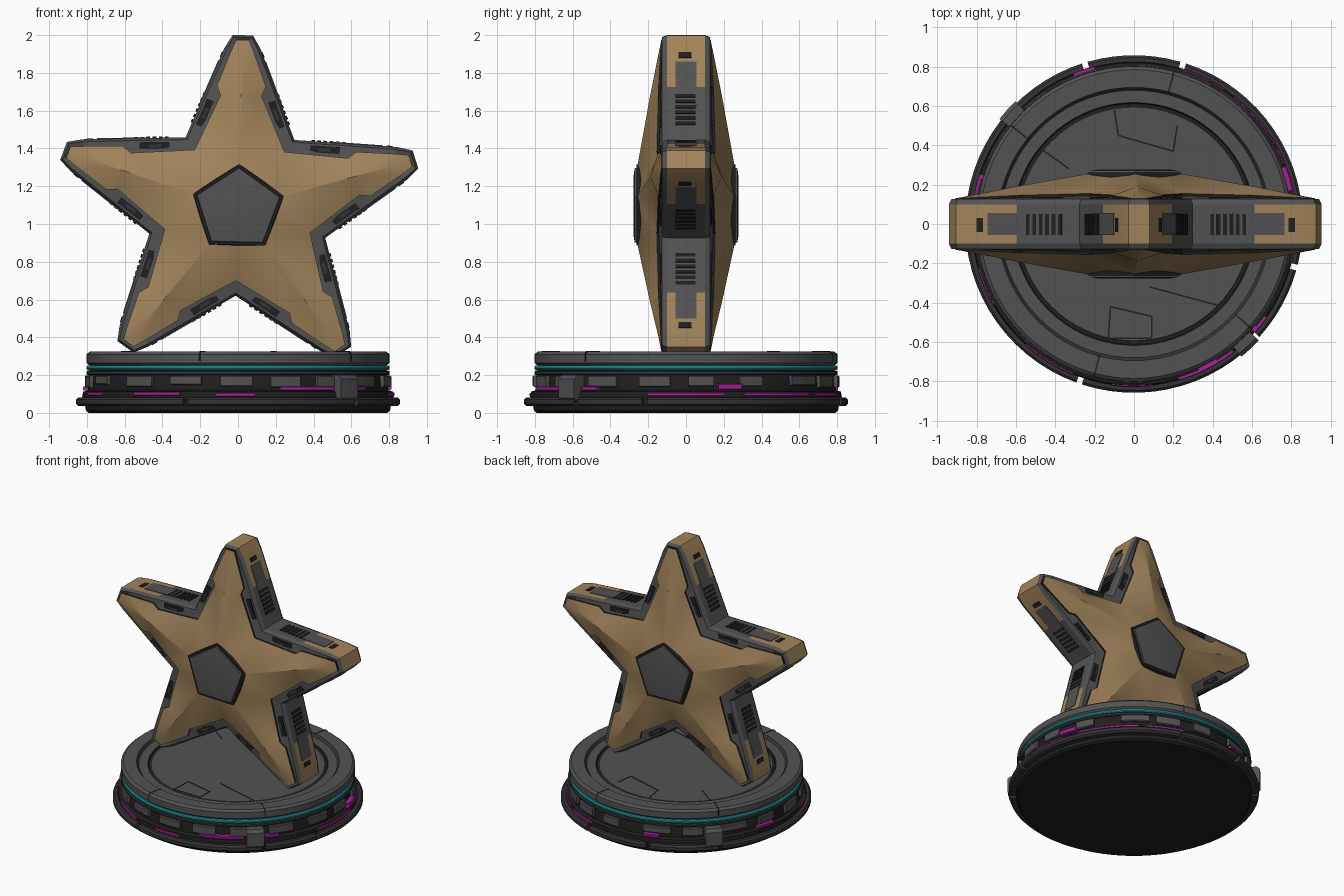
import bpy
import bmesh
import random
from math import sin, cos, radians, ceil
from mathutils import Vector

cube = bpy.data.objects.get("Cube")
if cube:
    bpy.data.objects.remove(cube, do_unlink=True)


def material(name, *rgb):
    mat = bpy.data.materials.new(name)
    mat.use_nodes = True
    mat.diffuse_color = (*rgb, 1)
    mat.node_tree.nodes["Principled BSDF"].inputs["Base Color"].default_value = (*rgb, 1)
    return mat


GOLD = material("tan gold", 0.36, 0.23, 0.105)
GREY = material("steel grey", 0.085, 0.085, 0.085)
SHADE = material("deep grey", 0.035, 0.035, 0.035)
DARK = material("near black", 0.014, 0.014, 0.014)
TEAL = material("teal", 0.015, 0.38, 0.43)
PINK = material("magenta", 0.38, 0.015, 0.30)


def make(name, faces, angle=30):
    """Build an object from (corner list, material) pairs."""
    bm = bmesh.new()
    mats = []
    for corners, mat in faces:
        unique = []
        for c in map(Vector, corners):
            if all((c - u).length > 1e-5 for u in unique):
                unique.append(c)
        if len(unique) < 3:
            continue
        if mat not in mats:
            mats.append(mat)
        face = bm.faces.new([bm.verts.new(c) for c in unique])
        face.material_index = mats.index(mat)
    bmesh.ops.remove_doubles(bm, verts=bm.verts, dist=1e-4)
    bmesh.ops.recalc_face_normals(bm, faces=bm.faces)
    mesh = bpy.data.meshes.new(name)
    bm.to_mesh(mesh)
    bm.free()
    for mat in mats:
        mesh.materials.append(mat)
    mesh.shade_smooth()
    mesh.set_sharp_from_angle(angle=radians(angle))
    obj = bpy.data.objects.new(name, mesh)
    bpy.context.collection.objects.link(obj)
    return obj


def box(c, mat):
    """Six faces from eight corners: lower loop, then upper loop."""
    quads = [c[:4], c[4:]]
    quads += [[c[k], c[(k + 1) % 4], c[(k + 1) % 4 + 4], c[k + 4]] for k in range(4)]
    return [(q, mat) for q in quads]


# ---------- star body ----------
TURN = -1.5


def place(arm, along, side, y):
    """Arm space (distance from centre, sideways) to world."""
    a = radians(90 + TURN + 72 * arm)
    x = along * cos(a) - side * sin(a)
    z = along * sin(a) + side * cos(a)
    return (x * 1.065, y, z + 1.08)


def notch(r):
    return (r * cos(radians(36)), r * sin(radians(36)))


# Half-arm borders: tip, shoulder, two step points, notch
outline = [(0.92, 0.05), (0.85, 0.09), (0.65, 0.165), (0.59, 0.188), notch(0.46)]
rim = [(0.908, 0.045), (0.843, 0.078), (0.65, 0.152), (0.59, 0.175), notch(0.445)]
panel = [(0.895, 0.032), (0.83, 0.058), (0.65, 0.122), (0.6, 0.102), notch(0.38)]
panel_y = [0.13, 0.135, 0.145, 0.147, 0.155]

star = []
for arm in range(5):
    for s in (1, -1):
        def at(p, y):
            return place(arm, p[0], p[1] * s, y)

        # Side walls: gold near the tip, grey towards the notch
        for k in range(4):
            p, q = outline[k], outline[k + 1]
            star.append(([at(p, -0.1), at(p, 0.1), at(q, 0.1), at(q, -0.1)],
                         GOLD if k < 2 else GREY))
        for f in (1, -1):
            rows = [[at(p, 0.1 * f) for p in outline],
                    [at(p, 0.127 * f) for p in rim],
                    [at(p, (y - 0.012) * f) for p, y in zip(panel, panel_y)],
                    [at(p, y * f) for p, y in zip(panel, panel_y)]]
            # Grey chamfer and band, dark step under the gold shell
            for row, mat in enumerate((GREY, GREY, DARK)):
                a, b = rows[row], rows[row + 1]
                for k in range(4):
                    star.append(([a[k], a[k + 1], b[k + 1], b[k]], mat))
                if s == 1:
                    ends = [(x[0], place(arm, c[0][0], -c[0][1], x[0][1]))
                            for x, c in ((a, (outline, rim, panel)[row]),
                                         (b, (rim, panel, panel)[row]))]
                    star.append(([*ends[0], *ends[1][::-1]], mat))
            # Gold shell with a ridge along the arm and valleys between arms
            tip, shoulder, step_a, step_b, inner = rows[3]
            crest = at((0.8, 0), 0.15 * f)
            ridge = at((0.6, 0), 0.19 * f)
            peak = at((0.2, 0), 0.262 * f)
            valley = at(notch(0.165), 0.25 * f)
            for loop in ([tip, shoulder, crest], [shoulder, step_a, ridge, crest],
                         [step_a, step_b, ridge], [step_b, inner, peak, ridge],
                         [inner, valley, peak],
                         [peak, valley, (0, 0.262 * f, 1.08)]):
                star.append((loop, GOLD))
            if s == 1:
                star.append(([tip, place(arm, panel[0][0], -panel[0][1], tip[1]), crest], GOLD))
    end = outline[0]
    star.append(([place(arm, end[0], end[1] * s, y)
                  for s, y in ((1, 0.1), (-1, 0.1), (-1, -0.1), (1, -0.1))], GOLD))
make("star_body", star, 20)


# Five-sided badges on both faces
def pentagon(r, y):
    return [place(k, r, 0, y) for k in range(5)]


for f, side in ((-1, "front"), (1, "back")):
    faces = []
    for loops, mat in (((pentagon(0.24, 0.235 * f), pentagon(0.235, 0.262 * f)), DARK),
                       ((pentagon(0.222, 0.25 * f), pentagon(0.215, 0.272 * f),
                         pentagon(0.17, 0.278 * f)), GREY)):
        for a, b in zip(loops, loops[1:]):
            faces += [([a[k], a[k - 1], b[k - 1], b[k]], mat) for k in range(5)]
        faces += [(loops[0], mat), (loops[-1], mat)]
    make(side + "_badge", faces, 15)


# ---------- details along the arm walls ----------
def wall_slab(arm, s, t0, t1, h0, h1, y0, y1, mat):
    """Slab between fractions t of the wall, at offsets h outward."""
    a, b = Vector(outline[1]), Vector(outline[4])
    out = Vector((0.352, 0.936))
    corners = []
    for y in (y0, y1):
        for t, h in ((t0, h0), (t1, h0), (t1, h1), (t0, h1)):
            p = a.lerp(b, t) + out * h
            corners.append(place(arm, p.x, p.y * s, y))
    return box(corners, mat)


inlays, vents, slots = [], [], []
for arm in range(5):
    for s in (1, -1):
        inlays += wall_slab(arm, s, 0.14, 0.62, -0.02, 0.004, -0.055, 0.055, GREY)
        vents += wall_slab(arm, s, 0.04, 0.1, -0.02, 0.004, -0.04, 0.03, DARK)
        for k in range(6):
            t = 0.5 + 0.06 * k
            vents += wall_slab(arm, s, t, t + 0.035, -0.02, 0.007, -0.055, 0.05, DARK)
        for f in (1, -1):
            slots += wall_slab(arm, s, 0.55, 0.84, -0.058, -0.022, 0.11 * f, 0.137 * f, DARK)
            slots += wall_slab(arm, s, 0.64, 0.76, -0.05, -0.034, 0.11 * f, 0.142 * f, SHADE)
make("wall_inlays", inlays)
make("wall_vents", vents)
make("band_slots", slots)


# ---------- round base ----------
def sweep(profile, a0, a1, mats, closed=True):
    """Turn a (radius, height) profile about z; cap the ends when closed."""
    n = ceil((a1 - a0) / 5)
    rings = [[(r * cos(a), r * sin(a), z) for r, z in profile]
             for a in (radians(a0 + (a1 - a0) * k / n) for k in range(n + 1))]
    count = len(profile) if closed else len(profile) - 1
    faces = []
    for p, q in zip(rings, rings[1:]):
        for k in range(count):
            j = (k + 1) % len(profile)
            faces.append(([p[k], p[j], q[j], q[k]], mats[k % len(mats)]))
    if closed:
        faces += [(rings[0], mats[0]), (rings[-1], mats[0])]
    return faces


def arc(r0, r1, z0, z1, a0, a1, mat, bevel=0.006):
    return sweep([(r0, z0), (r1 - bevel, z0), (r1, z0 + bevel), (r1, z1 - bevel),
                  (r1 - bevel, z1), (r0, z1)], a0, a1, [mat])


drum = [(0, 0), (0.79, 0), (0.805, 0.012), (0.81, 0.04), (0.825, 0.085), (0.82, 0.112),
        (0.795, 0.12), (0.79, 0.215), (0.785, 0.23), (0.785, 0.27), (0, 0.27)]
make("base_drum", sweep(drum, 0, 360, [DARK], False))
deck = [(0, 0.25), (0.785, 0.25), (0.802, 0.265), (0.802, 0.31), (0.785, 0.325),
        (0.695, 0.325), (0.68, 0.306), (0.618, 0.306), (0.612, 0.296),
        (0.598, 0.296), (0.592, 0.3), (0, 0.3)]
make("base_deck", sweep(deck, 0, 360, [GREY] * 5 + [SHADE, GREY, DARK, DARK, DARK, GREY], False))
make("teal_ring", arc(0.77, 0.802, 0.228, 0.25, 0, 360, TEAL))
make("upper_collar", arc(0.77, 0.803, 0.2, 0.224, 0, 360, SHADE))

# Lip segments with narrow gaps
lip = []
for a0, a1 in ((-14, 72), (74, 106), (108, 140), (142, 250), (252, 316), (318, 344)):
    lip += arc(0.79, 0.858, 0.036, 0.082, a0, a1, SHADE, 0.012)
make("base_lip", lip)

# Grey plates around the drum
random.seed(4)
plates = []
for k in range(18):
    start = 20 * k + random.uniform(0, 4)
    width = random.uniform(9, 15)
    plates += arc(0.78, 0.812, 0.13 + random.uniform(0, 0.02), 0.198, start, start + width, GREY)
make("drum_plates", plates)

# Magenta light strips
strips = []
for a0, a1, z in ((228, 248, 0.1), (286, 308, 0.128), (262, 276, 0.095), (318, 325, 0.128),
                  (-14, 14, 0.098), (22, 52, 0.098), (56, 74, 0.098), (104, 112, 0.128),
                  (162, 172, 0.128), (196, 210, 0.1)):
    strips += arc(0.78, 0.828, z - 0.009, z + 0.011, a0, a1, PINK, 0.003)
strips += arc(0.78, 0.83, 0.12, 0.155, 12, 21, PINK)
make("magenta_strips", strips)

# Clamp blocks on opposite corners
clamps = []
for a in (313, 138):
    clamps += arc(0.78, 0.868, 0.06, 0.2, a - 4, a + 4, GREY, 0.02)
make("clamp_blocks", clamps)

# Rim seams and engraved floor lines
seams = []
for a in (75, 141, 255, 318):
    seams += arc(0.69, 0.804, 0.262, 0.327, a, a + 0.6, DARK, 0.014)
make("rim_seams", seams)


def floor_line(points):
    faces = []
    for p, q in zip(points, points[1:]):
        p, q = Vector(p), Vector(q)
        n = (q - p).orthogonal().normalized() * 0.004
        faces += box([(*c, z) for z in (0.295, 0.302) for c in (p + n, q + n, q - n, p - n)], DARK)
    return faces


lines = []
for path in ([(-0.1, 0.58), (-0.08, 0.45), (0.2, 0.37), (0.22, 0.5)],
             [(-0.47, 0.38), (-0.33, 0.28)],
             [(0.08, -0.32), (0.45, -0.42), (0.4, -0.44)],
             [(-0.12, -0.42), (0.09, -0.47), (0.09, -0.58), (-0.13, -0.58), (-0.12, -0.42)]):
    lines += floor_line(path)
make("floor_lines", lines)
